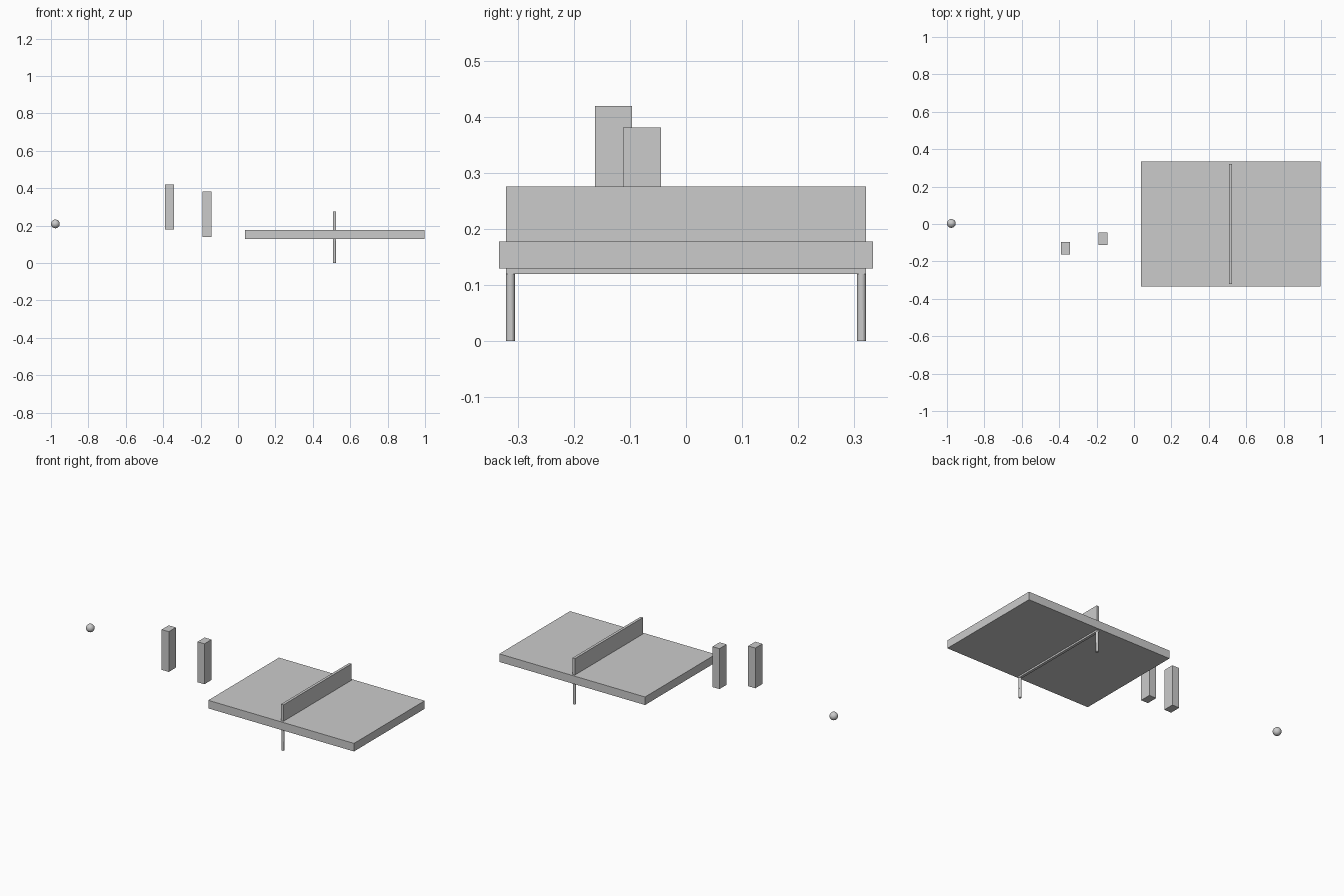
import bpy
import math

if "Cube" in bpy.data.objects:
    bpy.data.objects.remove(bpy.data.objects["Cube"])


def box(name, x0, x1, y0, y1, z0, z1):
    bpy.ops.mesh.primitive_cube_add(
        size=1, location=((x0 + x1) / 2, (y0 + y1) / 2, (z0 + z1) / 2))
    ob = bpy.context.object
    ob.name = name
    ob.scale = (x1 - x0, y1 - y0, z1 - z0)
    bpy.ops.object.transform_apply(location=False, rotation=False, scale=True)
    return ob


NET_X = 0.516
LEG_R = 0.008

# Table slab
box("table_top", 0.037, 0.998, -0.333, 0.333, 0.129, 0.177)

# Net panel, passing through the slab and showing as a bar underneath
box("net", NET_X - 0.008, NET_X + 0.008, -0.321, 0.321, 0.119, 0.275)

# Round legs under the net ends, each with a shallow slot at the foot
for side, name in ((-1, "front_leg"), (1, "back_leg")):
    y = side * 0.313
    slot = box(name + "_slot_cutter", NET_X + 0.006, NET_X + 0.02,
               y - 0.0025, y + 0.0025, -0.01, 0.055)
    slot.hide_render = True
    slot.hide_set(True)
    bpy.ops.mesh.primitive_cylinder_add(vertices=32, radius=LEG_R, depth=0.125,
                                        location=(NET_X, y, 0.0625))
    leg = bpy.context.object
    leg.name = name
    bpy.ops.object.shade_smooth_by_angle(angle=math.radians(30))
    cut = leg.modifiers.new("slot", 'BOOLEAN')
    cut.operation = 'DIFFERENCE'
    cut.object = slot
    cut.solver = 'EXACT'

# Two floating paddles
box("far_paddle", -0.390, -0.343, -0.162, -0.096, 0.179, 0.419)
box("near_paddle", -0.189, -0.143, -0.112, -0.045, 0.140, 0.381)

# Ball
bpy.ops.mesh.primitive_uv_sphere_add(segments=32, ring_count=16, radius=0.0235,
                                     location=(-0.9765, 0.003, 0.209))
bpy.context.object.name = "ball"
bpy.ops.object.shade_smooth()
